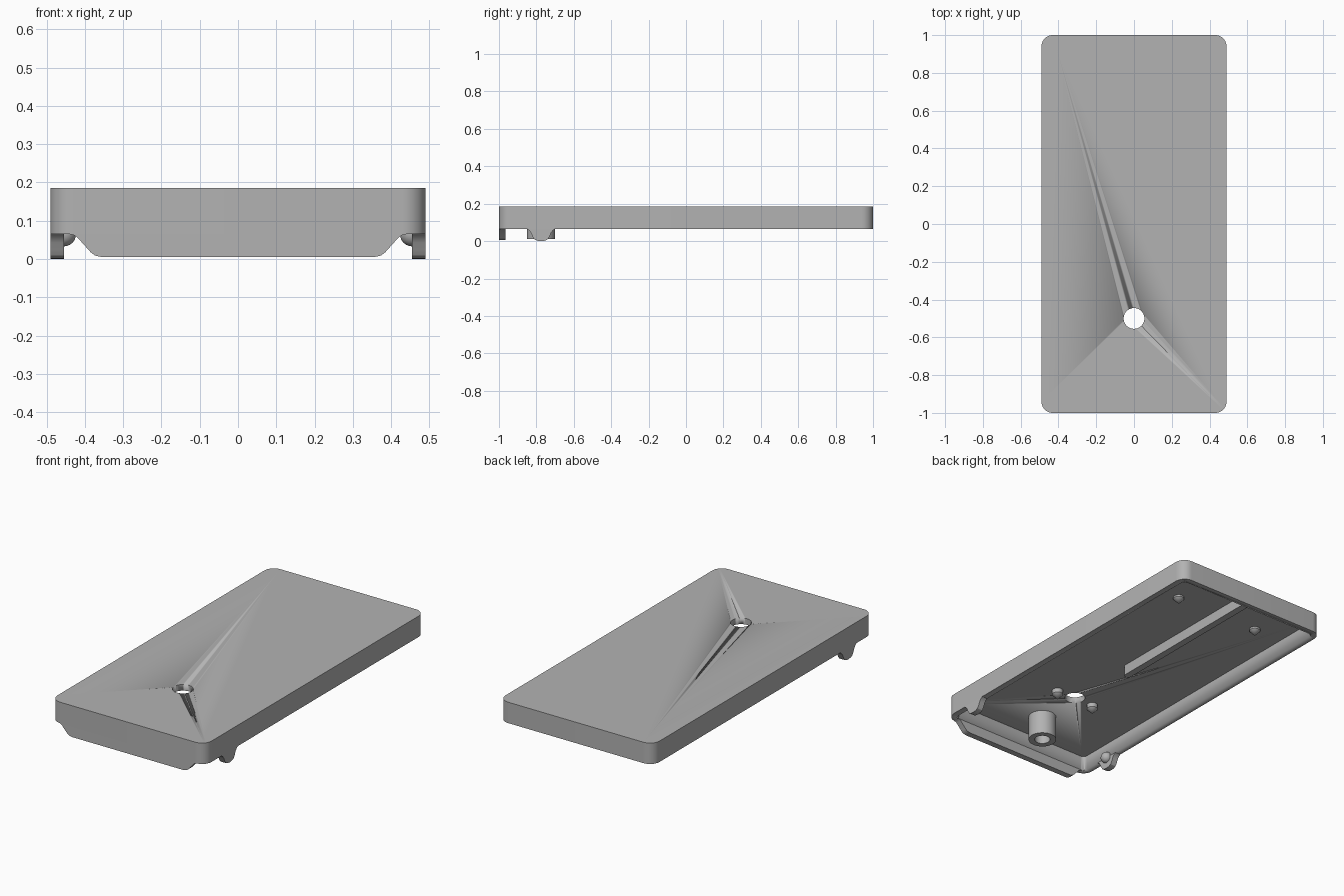
import bpy, bmesh, math
from mathutils import Vector

cube = bpy.data.objects.get("Cube")
if cube:
    bpy.data.objects.remove(cube, do_unlink=True)

grey = bpy.data.materials.new("mid grey")
grey.use_nodes = True
grey.diffuse_color = (0.45, 0.45, 0.45, 1)
grey.node_tree.nodes["Principled BSDF"].inputs["Base Color"].default_value = (0.45, 0.45, 0.45, 1)

W, L, WALL = 0.49, 1.0, 0.035          # half width, half length, wall thickness
RIM, FLOOR, TOP = 0.065, 0.15, 0.185   # heights of rim, inner ceiling, outer top
BOSS_Y = -0.775


def finish(bm, name):
    """Turn a bmesh into a smooth-by-angle grey object."""
    bmesh.ops.recalc_face_normals(bm, faces=bm.faces)
    mesh = bpy.data.meshes.new(name)
    bm.to_mesh(mesh)
    bm.free()
    obj = bpy.data.objects.new(name, mesh)
    bpy.context.collection.objects.link(obj)
    mesh.materials.append(grey)
    bpy.ops.object.select_all(action='DESELECT')
    obj.select_set(True)
    bpy.context.view_layer.objects.active = obj
    bpy.ops.object.shade_smooth_by_angle(angle=math.radians(30))
    return obj


def prism(name, outline, axis, lo, hi):
    """Extrude a 2D outline along x, y or z between lo and hi."""
    place = {'x': lambda a, b: (lo, a, b),
             'y': lambda a, b: (a, lo, b),
             'z': lambda a, b: (a, b, lo)}[axis]
    bm = bmesh.new()
    face = bm.faces.new([bm.verts.new(place(a, b)) for a, b in outline])
    moved = bmesh.ops.extrude_face_region(bm, geom=[face])["geom"]
    shift = Vector([hi - lo if axis == k else 0 for k in 'xyz'])
    bmesh.ops.translate(bm, vec=shift, verts=[v for v in moved if isinstance(v, bmesh.types.BMVert)])
    return finish(bm, name)


def circle(x, y, r, n=40):
    return [(x + r * math.cos(math.tau * i / n), y + r * math.sin(math.tau * i / n)) for i in range(n)]


def rounded_rect(x0, x1, y0, y1, r, n=10):
    pts = []
    corners = [(x1 - r, y1 - r), (x0 + r, y1 - r), (x0 + r, y0 + r), (x1 - r, y0 + r)]
    for k, (cx, cy) in enumerate(corners):
        for i in range(n + 1):
            a = math.pi / 2 * (k + i / n)
            pts.append((cx + r * math.cos(a), cy + r * math.sin(a)))
    return pts


def mirrored(half):
    """Close a half outline by reflecting it about its first coordinate."""
    return half + [(-a, b) for a, b in reversed(half) if a > 0]


def lathe(name, profile, x, y, n=32):
    """Spin an (r, z) profile around the vertical line through x, y."""
    bm = bmesh.new()
    verts = [bm.verts.new((x + r, y, z)) for r, z in profile]
    edges = [bm.edges.new(p) for p in zip(verts, verts[1:])]
    bmesh.ops.spin(bm, geom=verts + edges, cent=(x, y, 0), axis=(0, 0, 1),
                   angle=math.tau, steps=n, use_duplicate=False)
    bmesh.ops.remove_doubles(bm, verts=bm.verts, dist=0.0001)
    return finish(bm, name)


def cut(target, cutter):
    mod = target.modifiers.new("cut", 'BOOLEAN')
    mod.operation, mod.solver, mod.object = 'DIFFERENCE', 'EXACT', cutter
    bpy.context.view_layer.objects.active = target
    bpy.ops.object.modifier_apply(modifier=mod.name)
    bpy.data.objects.remove(cutter, do_unlink=True)


# Shell: rounded tray, open underneath, with a round through hole
shell = prism("cover_shell", rounded_rect(-W, W, -L, L, 0.06), 'z', RIM, TOP)
cut(shell, prism("cavity_cutter", rounded_rect(WALL - W, W - WALL, WALL - L, L - WALL, 0.025),
                 'z', RIM - 0.1, FLOOR))
cut(shell, prism("hole_cutter", circle(0, -0.5, 0.055), 'z', 0, 0.3))

# Front lip with sloped, softened ends
lip = [(0.44, RIM), (0.43, 0.063), (0.42, 0.057), (0.385, 0.018), (0.373, 0.009), (0.355, 0.005)]
prism("front_lip", mirrored(lip), 'y', -L, WALL - L)

# Side tabs with a catch bump on the inside
tab = [(0.075, RIM), (0.063, 0.057), (0.053, 0.043), (0.045, 0.024),
       (0.035, 0.009), (0.02, 0.002), (0, 0)]
tab = [(a + BOSS_Y, b) for a, b in mirrored(tab)]
for side, s in (("left", 1), ("right", -1)):
    prism(side + "_tab", tab, 'x', s * (W - WALL), s * W)
    bm = bmesh.new()
    bmesh.ops.create_uvsphere(bm, u_segments=24, v_segments=12, radius=0.032)
    bmesh.ops.translate(bm, vec=(s * (W - WALL), BOSS_Y, 0.065), verts=bm.verts)
    finish(bm, side + "_catch_bump")

    # Pointed pins under the ceiling
    lathe(side + "_front_pin", [(0.03, FLOOR), (0.03, 0.125), (0, 0.095)], s * 0.123, -0.5, 24)
    lathe(side + "_back_pin", [(0.03, FLOOR), (0.03, 0.14), (0, 0.11)], s * 0.27, 0.7, 24)

# Hollow boss
lathe("hollow_boss", [(0.075, FLOOR), (0.075, 0.01), (0.042, 0.01), (0.042, FLOOR)], 0, BOSS_Y, 40)

# Central rib with a rounded front end, running into the back wall
rib = [(0.02 * math.cos(a), -0.05 + 0.02 * math.sin(a))
       for a in (math.pi + math.pi * i / 12 for i in range(13))]
prism("centre_rib", rib + [(0.02, L - WALL), (-0.02, L - WALL)], 'z', 0.09, FLOOR)
